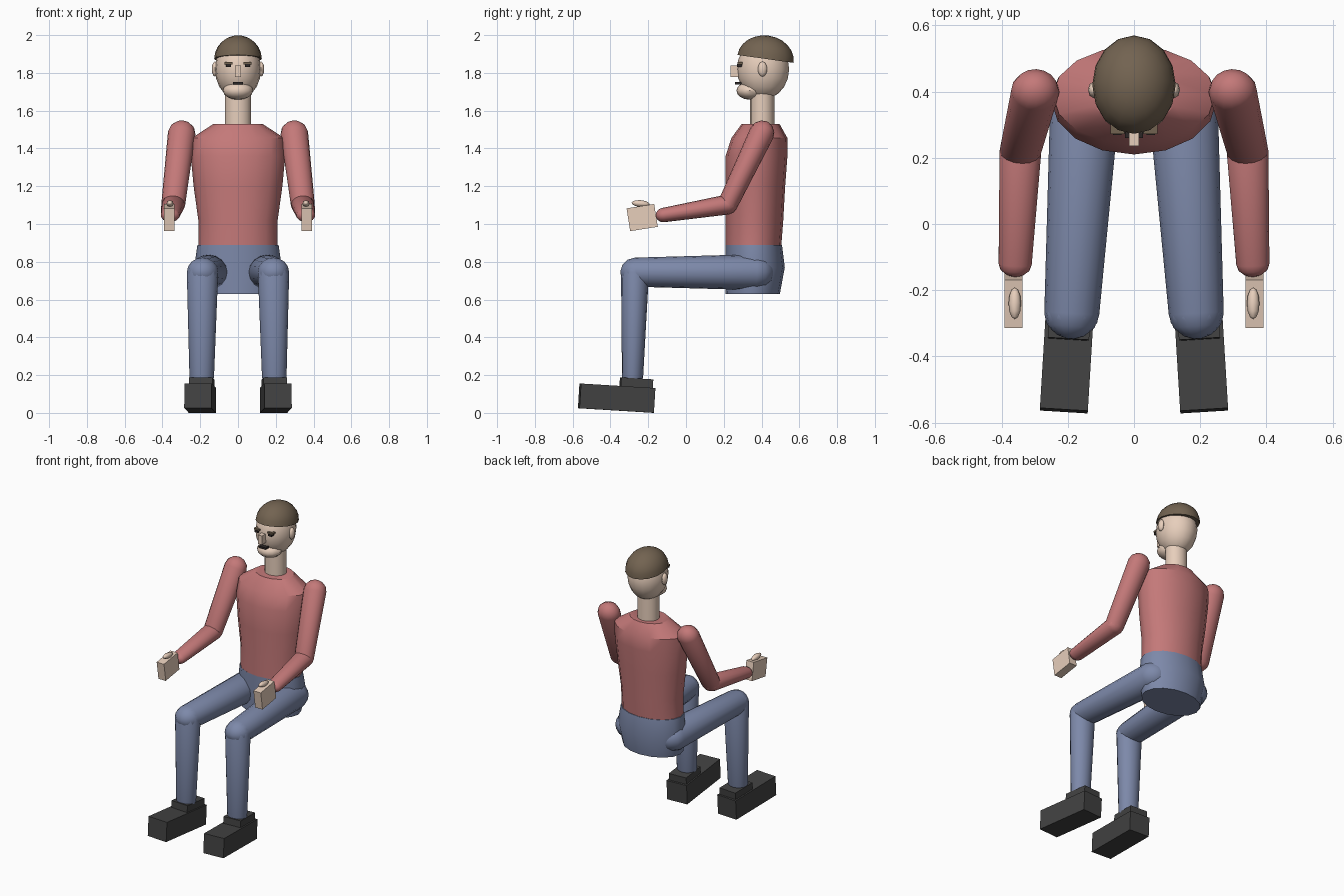
import bpy, bmesh
from math import sin, cos, pi, radians
from mathutils import Vector, Matrix, Euler

if "Cube" in bpy.data.objects:
    bpy.data.objects.remove(bpy.data.objects["Cube"])


def material(name, rgb):
    m = bpy.data.materials.new(name)
    m.diffuse_color = (*rgb, 1)
    m.use_nodes = True
    m.node_tree.nodes["Principled BSDF"].inputs["Base Color"].default_value = m.diffuse_color
    return m


SHIRT = material("shirt_red", (0.55, 0.19, 0.19))
DENIM = material("trouser_blue", (0.205, 0.25, 0.40))
SKIN = material("skin", (0.80, 0.62, 0.50))
HAIR = material("hair_brown", (0.17, 0.125, 0.082))
SHOE = material("shoe_dark", (0.055, 0.055, 0.055))
BLACK = material("face_dark", (0.025, 0.02, 0.02))


def finish(name, bm, mat, smooth=None):
    bmesh.ops.recalc_face_normals(bm, faces=bm.faces)
    me = bpy.data.meshes.new(name)
    bm.to_mesh(me)
    bm.free()
    ob = bpy.data.objects.new(name, me)
    bpy.context.collection.objects.link(ob)
    me.materials.append(mat)
    if smooth:
        bpy.ops.object.select_all(action='DESELECT')
        ob.select_set(True)
        bpy.context.view_layer.objects.active = ob
        bpy.ops.object.shade_smooth_by_angle(angle=radians(smooth))
    return ob


def placed(loc, size, rot):
    return Matrix.LocRotScale(Vector(loc), Euler([radians(a) for a in rot]), Vector(size))


def box(name, loc, size, mat, rot=(0, 0, 0)):
    bm = bmesh.new()
    bmesh.ops.create_cube(bm, size=1, matrix=placed(loc, size, rot))
    return finish(name, bm, mat)


def ball(name, loc, radii, mat, seg=16, rings=10, rot=(0, 0, 0), smooth=35):
    bm = bmesh.new()
    bmesh.ops.create_uvsphere(bm, u_segments=seg, v_segments=rings, radius=1,
                              matrix=placed(loc, radii, rot))
    return finish(name, bm, mat, smooth)


def skin_rings(bm, rings):
    loops = [[bm.verts.new(p) for p in r] for r in rings]
    n = len(loops[0])
    for a, b in zip(loops, loops[1:]):
        for i in range(n):
            bm.faces.new((a[i], a[(i + 1) % n], b[(i + 1) % n], b[i]))
    bm.faces.new(loops[0])
    bm.faces.new(loops[-1])


def body(name, sections, mat, n=16):
    """Stacked ellipses: (z, half width, front y, back y)."""
    bm = bmesh.new()
    skin_rings(bm, [[(w * cos(2 * pi * i / n),
                      (f + b) / 2 + (b - f) / 2 * sin(2 * pi * i / n), z)
                     for i in range(n)] for z, w, f, b in sections])
    return finish(name, bm, mat, 35)


def limb(name, p0, p1, r0, r1, mat, n=16):
    """Tapered capsule; r0 and r1 are (sideways, other) radii at each end."""
    p0, p1 = Vector(p0), Vector(p1)
    d = (p1 - p0).normalized()
    u = (Vector((1, 0, 0)) - d * d.x).normalized()
    v = d.cross(u)
    rings = []
    for p, r, angles in ((p0, r0, (-82, -60, -30, 0)), (p1, r1, (0, 30, 60, 82))):
        for a in angles:
            c, s = cos(radians(a)), sin(radians(a))
            rings.append([p + d * s * r[1] + u * c * r[0] * cos(2 * pi * i / n)
                          + v * c * r[1] * sin(2 * pi * i / n) for i in range(n)])
    bm = bmesh.new()
    skin_rings(bm, rings)
    return finish(name, bm, mat, 35)


# Torso, pelvis and neck
body("torso", [(0.89, 0.21, 0.21, 0.505), (1.02, 0.21, 0.21, 0.515),
               (1.20, 0.235, 0.21, 0.525), (1.36, 0.25, 0.21, 0.537),
               (1.455, 0.245, 0.24, 0.537), (1.53, 0.13, 0.295, 0.495)], SHIRT)
body("pelvis", [(0.63, 0.205, 0.21, 0.497), (0.77, 0.232, 0.21, 0.523),
                (0.89, 0.215, 0.21, 0.508)], DENIM)
body("neck", [(1.50, 0.07, 0.34, 0.468), (1.72, 0.07, 0.34, 0.468)], SKIN)

# Head and chin
ball("head", (0, 0.408, 1.82), (0.122, 0.138, 0.16), SKIN)
ball("chin", (0, 0.339, 1.706), (0.08, 0.072, 0.048), SKIN, 16, 8)

# Hair: tilted half dome
bm = bmesh.new()
bmesh.ops.create_uvsphere(bm, u_segments=16, v_segments=12, radius=1)
bmesh.ops.bisect_plane(bm, geom=bm.verts[:] + bm.edges[:] + bm.faces[:], dist=1e-5,
                       plane_co=(0, 0, 0), plane_no=(0, 0, -1), clear_outer=True)
bmesh.ops.holes_fill(bm, edges=[e for e in bm.edges if e.is_boundary])
bm.transform(placed((0, 0.421, 1.874), (0.126, 0.15, 0.124), (-8, 0, 0)))
finish("hair", bm, HAIR, 35)

# Nose and mouth
box("nose", (0, 0.262, 1.808), (0.03, 0.052, 0.06), SKIN)
box("mouth", (0, 0.277, 1.745), (0.055, 0.035, 0.012), BLACK)

for side, s in (("left", 1), ("right", -1)):
    # Face details
    box(side + "_brow", (s * 0.05, 0.286, 1.851), (0.042, 0.028, 0.011), HAIR)
    box(side + "_eye", (s * 0.05, 0.284, 1.839), (0.026, 0.03, 0.014), BLACK)
    ball(side + "_ear", (s * 0.122, 0.405, 1.82), (0.017, 0.025, 0.04), SKIN, 8, 6, smooth=60)

    # Arm and hand
    elbow = (s * 0.343, 0.22, 1.103)
    limb(side + "_upper_arm", (s * 0.298, 0.402, 1.482), elbow,
         (0.073, 0.066), (0.063, 0.053), SHIRT)
    limb(side + "_forearm", elbow, (s * 0.359, -0.122, 1.047),
         (0.063, 0.053), (0.05, 0.038), SHIRT)
    box(side + "_hand", (s * 0.364, -0.232, 1.034), (0.055, 0.148, 0.122), SKIN, (9, 0, 0))
    ball(side + "_thumb", (s * 0.36, -0.24, 1.108), (0.019, 0.018, 0.048), SKIN, 8, 6,
         (85, 0, 0), smooth=60)

    # Leg
    knee = (s * 0.188, -0.27, 0.745)
    limb(side + "_thigh", (s * 0.148, 0.37, 0.745), knee, (0.105, 0.095), (0.083, 0.077), DENIM)
    limb(side + "_shin", knee, (s * 0.192, -0.283, 0.19), (0.083, 0.074), (0.065, 0.056), DENIM)

    # Shoe
    box(side + "_shoe", (s * 0.200, -0.367, 0.078), (0.145, 0.395, 0.131), SHOE, (-3.5, 0, s * 3.5))
    box(side + "_shoe_cuff", (s * 0.193, -0.263, 0.155), (0.125, 0.17, 0.055), SHOE,
        (-3.5, 0, s * 3.5))
